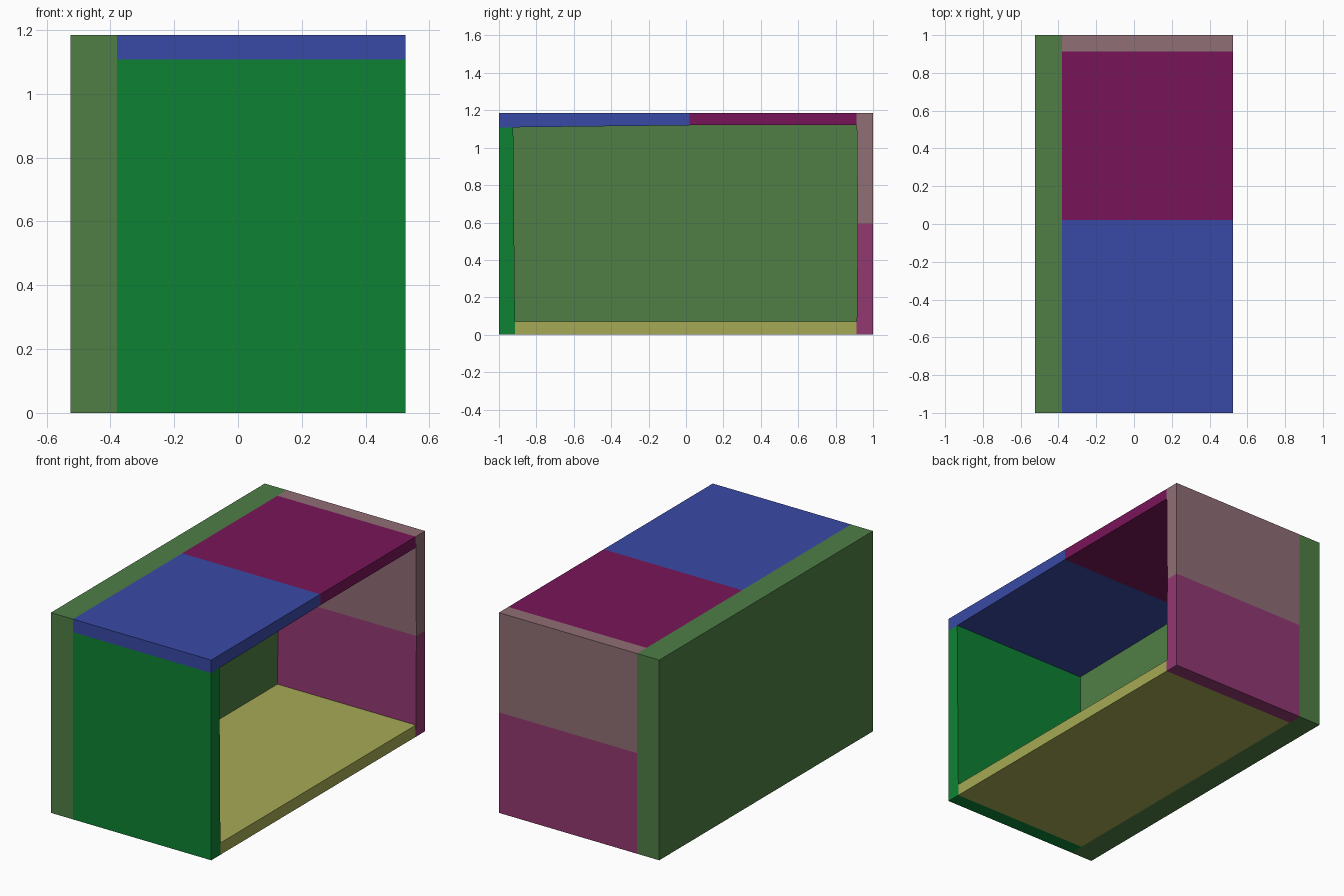
import bpy
import bmesh

if "Cube" in bpy.data.objects:
    bpy.data.objects.remove(bpy.data.objects["Cube"])

X0, X1, X2 = -0.525, -0.38, 0.525   # rear face, inner face and open edge
H = 1.185                            # overall height


def linear(c):
    c /= 255
    return c / 12.92 if c <= 0.04045 else ((c + 0.055) / 1.055) ** 2.4


def panel(name, profile, x_from, x_to, rgb):
    """Extrude a (y, z) profile along x into a solid panel."""
    bm = bmesh.new()
    face = bm.faces.new([bm.verts.new((x_from, y, z)) for y, z in profile])
    ext = bmesh.ops.extrude_face_region(bm, geom=[face])
    verts = [g for g in ext["geom"] if isinstance(g, bmesh.types.BMVert)]
    bmesh.ops.translate(bm, verts=verts, vec=(x_to - x_from, 0, 0))
    bmesh.ops.recalc_face_normals(bm, faces=bm.faces)
    mesh = bpy.data.meshes.new(name)
    bm.to_mesh(mesh)
    bm.free()
    mat = bpy.data.materials.new(name + "_colour")
    mat.diffuse_color = (*[linear(c) for c in rgb], 1)
    mat.use_nodes = True
    mat.node_tree.nodes["Principled BSDF"].inputs["Base Color"].default_value = mat.diffuse_color
    mesh.materials.append(mat)
    obj = bpy.data.objects.new(name, mesh)
    bpy.context.collection.objects.link(obj)
    return obj


# Thick closed side
panel("side_wall", [(-1, 0), (1, 0), (1, H), (-1, H)], X0, X1, (80, 126, 70))

# Floor between the end walls
panel("floor", [(-0.914, 0), (0.912, 0), (0.912, 0.07), (-0.914, 0.07)],
      X1, X2, (166, 170, 84))

# Front end wall, tapering slightly, under the roof
panel("front_wall", [(-1, 0), (-0.914, 0), (-0.924, 1.109), (-1, 1.108)],
      X1, X2, (13, 130, 52))

# Roof in two halves, the front one with a slightly sloped underside
panel("roof_front", [(-1, 1.108), (0.02, 1.12), (0.02, H), (-1, H)],
      X1, X2, (57, 73, 165))
panel("roof_back", [(0.02, 1.12), (0.912, 1.12), (0.912, H), (0.02, H)],
      X1, X2, (120, 21, 88))

# Back end wall in two stacked pieces
panel("back_wall_lower", [(0.912, 0), (1, 0), (1, 0.595), (0.918, 0.595)],
      X1, X2, (146, 56, 114))
panel("back_wall_upper", [(0.918, 0.595), (1, 0.595), (1, H), (0.912, H)],
      X1, X2, (144, 110, 117))
